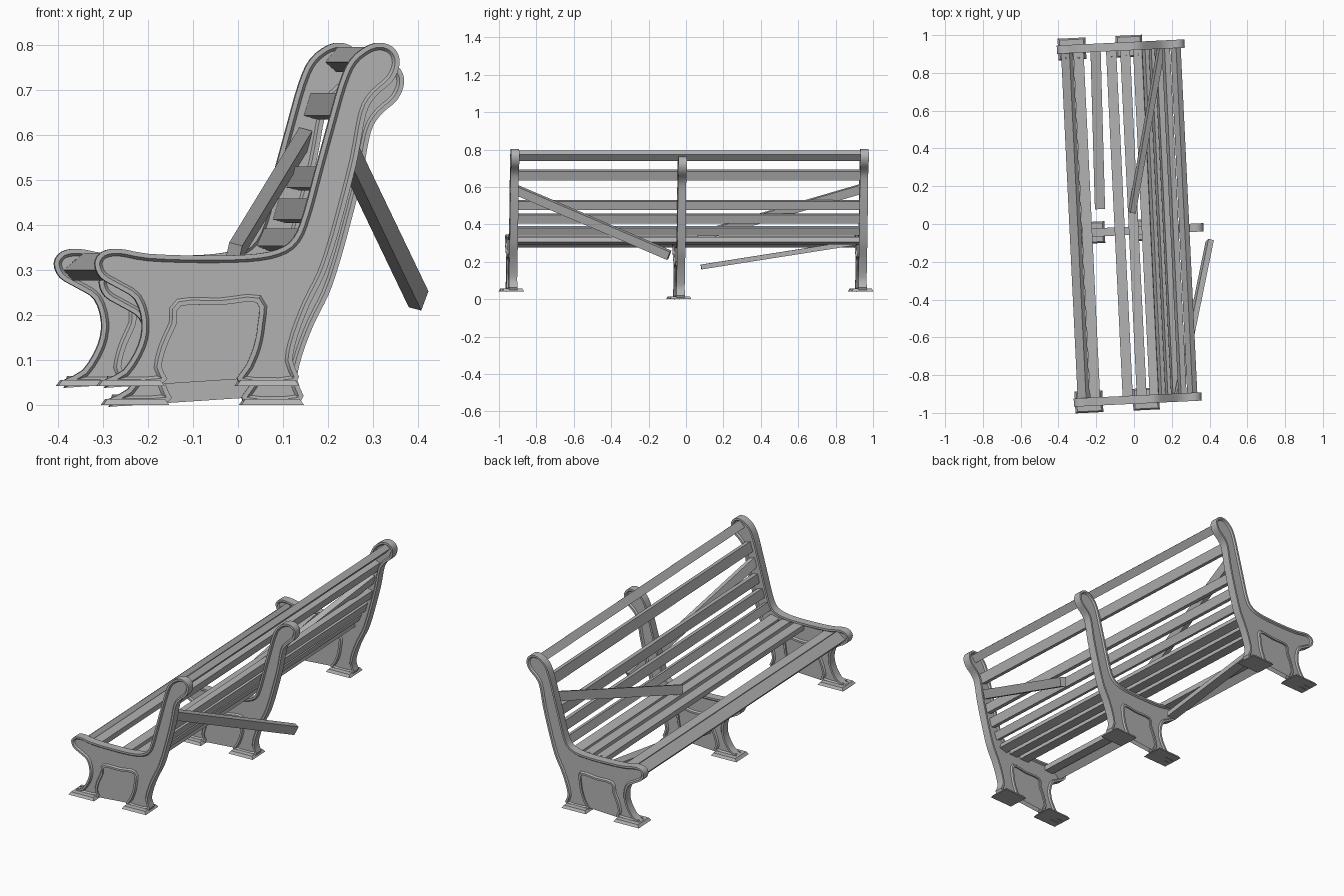
import bpy, bmesh, math
from mathutils import Vector, Matrix

if "Cube" in bpy.data.objects:
    bpy.data.objects.remove(bpy.data.objects["Cube"])

TURN = Matrix.Rotation(0.048, 4, 'Z')      # the whole bench is turned slightly

def material(name, v):
    m = bpy.data.materials.new(name)
    m.diffuse_color = (v, v, v, 1)
    m.use_nodes = True
    m.node_tree.nodes["Principled BSDF"].inputs["Base Color"].default_value = m.diffuse_color
    return m

GREY = material("weathered grey", 0.45)

def finish(bm, name, smooth=False):
    bmesh.ops.recalc_face_normals(bm, faces=bm.faces)
    me = bpy.data.meshes.new(name)
    bm.to_mesh(me)
    bm.free()
    ob = bpy.data.objects.new(name, me)
    bpy.context.collection.objects.link(ob)
    me.materials.append(GREY)
    ob.matrix_world = TURN
    if smooth:
        bpy.ops.object.select_all(action='DESELECT')
        ob.select_set(True)
        bpy.context.view_layer.objects.active = ob
        bpy.ops.object.shade_smooth_by_angle(angle=math.radians(35))
    return ob

def smooth_loop(pts, n=3):
    """Closed Catmull-Rom curve through the points."""
    out = []
    k = len(pts)
    for i in range(k):
        a, b, c, d = (Vector(pts[(i + j) % k]) for j in (-1, 0, 1, 2))
        for s in range(n):
            t = s / n
            out.append(0.5 * (2 * b + (c - a) * t + (2 * a - 5 * b + 4 * c - d) * t * t
                              + (3 * b - a - 3 * c + d) * t ** 3))
    return out

# Side outline of a cast support (x, z), clockwise from the front toe
OUTLINE = [
    (-.298, .05), (-.255, .078), (-.222, .133), (-.214, .185), (-.230, .235), (-.268, .260),
    (-.306, .283), (-.319, .315), (-.303, .340), (-.265, .347), (-.200, .336),
    (-.090, .332), (.020, .334), (.085, .345), (.122, .370), (.145, .425),
    (.172, .525), (.198, .620), (.225, .715), (.250, .768), (.290, .799),
    (.325, .803), (.350, .787), (.358, .757), (.343, .720), (.305, .685),
    (.283, .645), (.264, .545), (.236, .435), (.212, .350), (.190, .287),
    (.158, .223), (.132, .155), (.120, .100), (.128, .05),
    (.002, .05), (.018, .090), (.034, .130), (.043, .180), (.040, .228),
    (-.040, .222), (-.128, .220), (-.138, .180), (-.160, .130),
    (-.171, .085), (-.166, .05),
]

def support(name, dx, y, dz):
    # Solid casting with a raised rim around a sunken panel on both sides
    bm = bmesh.new()
    loop = smooth_loop(OUTLINE)
    shift = dx - 0.0445
    sides = []
    for s in (-1, 1):
        vs = [bm.verts.new((p.x + shift, y + s * 0.022, p.y + dz)) for p in loop]
        sides.append(vs)
    caps = [bm.faces.new(vs) for vs in sides]
    n = len(loop)
    for i in range(n):
        j = (i + 1) % n
        bm.faces.new((sides[0][i], sides[0][j], sides[1][j], sides[1][i]))
    bmesh.ops.recalc_face_normals(bm, faces=bm.faces)
    bmesh.ops.inset_region(bm, faces=caps, thickness=0.010, depth=0, use_even_offset=True)
    bmesh.ops.inset_region(bm, faces=caps, thickness=0.006, depth=-0.008, use_even_offset=True)
    bmesh.ops.triangulate(bm, faces=caps)
    finish(bm, name, True)
    # Flared foot plates
    for label, x0, x1 in (("front", -.313, -.165), ("back", -.006, .134)):
        bm = bmesh.new()
        bmesh.ops.create_cube(bm, size=1)
        for v in bm.verts:
            f = 0.86 if v.co.z > 0 else 1.0
            v.co = Vector((v.co.x * (x1 - x0) * f + (x0 + x1) / 2 + shift,
                           v.co.y * 0.115 * f + y,
                           0.049 + v.co.z * 0.014 + dz))
        finish(bm, name + "_" + label + "_foot")

def slat(name, p0, p1, angle, w, t):
    """Wooden plank from p0 to p1; angle tilts its width in the side view."""
    p0, p1 = Vector(p0), Vector(p1)
    d = (p1 - p0).normalized()
    a = math.radians(angle)
    u = Vector((math.cos(a), 0, math.sin(a)))
    u = (u - d * u.dot(d)).normalized()
    nrm = d.cross(u)
    bm = bmesh.new()
    bmesh.ops.create_cube(bm, size=1)
    for v in bm.verts:
        c = v.co.copy()
        v.co = (p0 + p1) / 2 + d * c.y * (p1 - p0).length + u * c.x * w + nrm * c.z * t
    finish(bm, name)

Y0, Y1 = -0.929, 0.9415
support("front_end_support", 0, Y0, 0)
support("rear_end_support", 0, Y1, 0)
support("middle_support", 0.053, -0.035, -0.042)   # sunk and shifted

# Whole slats: x, z, tilt, width, thickness
SLATS = [
    ("seat_slat_nose", -.3105, .307, 40, .058, .030),
    ("seat_slat_front", -.250, .308, 0, .054, .028),
    ("seat_slat_middle", -.077, .308, 0, .054, .028),
    ("seat_slat_rear", -.003, .308, 0, .052, .028),
    ("seat_slat_bend", .066, .312, 15, .048, .028),
    ("back_slat_top", .265, .767, 49, .044, .033),
    ("back_slat_upper", .213, .663, 73, .052, .030),
    ("back_slat_middle", .1725, .503, 77, .048, .030),
    ("back_slat_lower", .1435, .431, 74, .048, .030),
    ("back_slat_bottom", .1085, .367, 67, .042, .030),
]
for name, x, z, ang, w, t in SLATS:
    slat(name, (x, Y0, z), (x, Y1, z), ang, w, t)

# Broken slats hanging from the end supports
slat("broken_back_slat_front", (.186, -.931, .590), (.396, -.109, .235), 75, .048, .030)
slat("broken_back_slat_rear", (.190, .930, .590), (-.007, .065, .335), 75, .048, .030)
slat("broken_seat_slat", (-.159, .935, .305), (-.176, .089, .172), 0, .054, .026)

# Bolt heads at the rear end of the seat slats
for name, x, z, ang, w, t in SLATS[:5]:
    a = math.radians(ang)
    off = t / 2 + 0.001
    bm = bmesh.new()
    bmesh.ops.create_cone(bm, cap_ends=True, segments=8, radius1=.006, radius2=.005, depth=.004,
                          matrix=Matrix.Translation((x - math.sin(a) * off, 0.895, z + math.cos(a) * off))
                          @ Matrix.Rotation(-a, 4, 'Y'))
    finish(bm, name + "_bolt")
